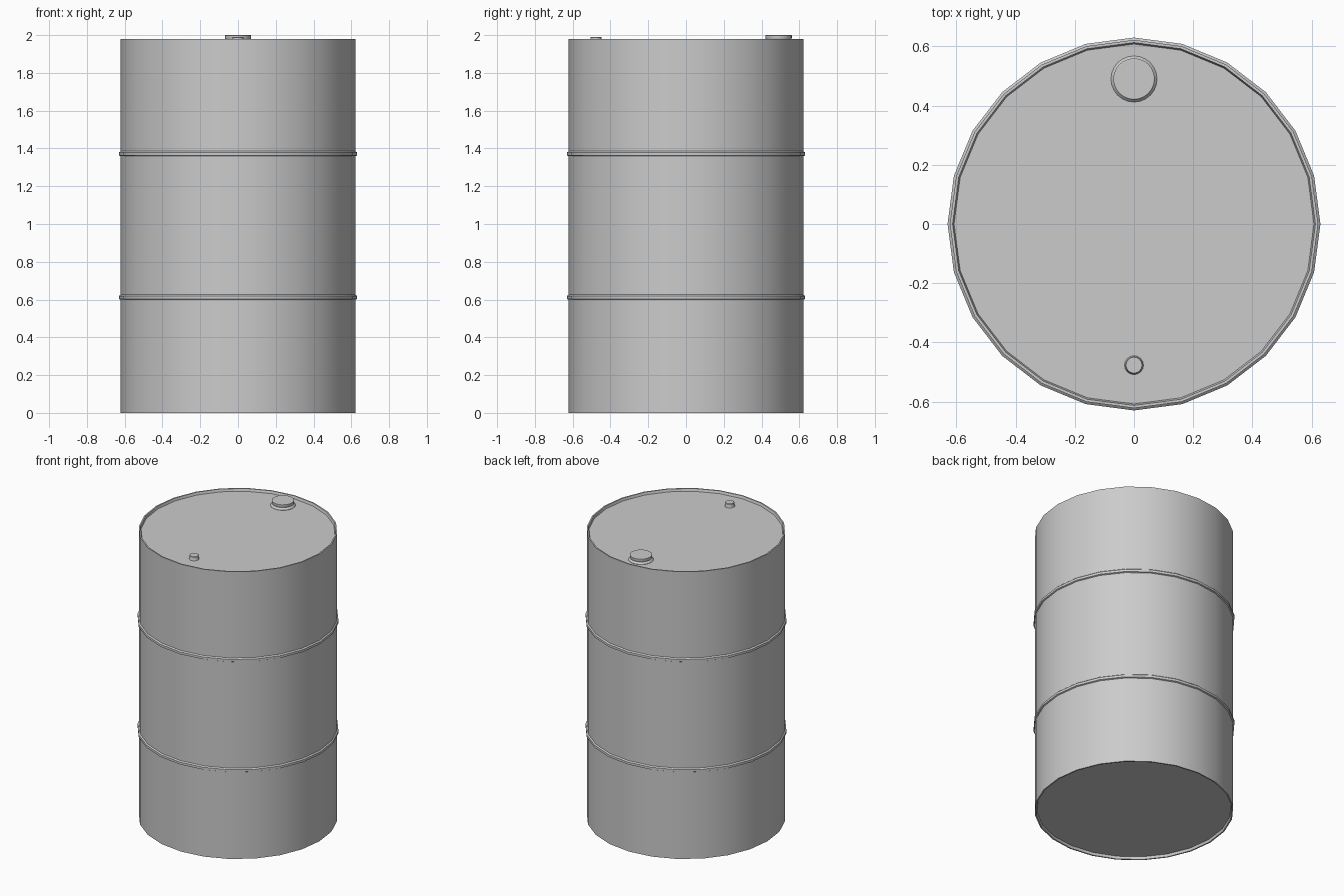
import bpy, math

if "Cube" in bpy.data.objects:
    bpy.data.objects.remove(bpy.data.objects["Cube"])


def lathe(name, profile, sides, x=0.0, y=0.0):
    """Revolve an (r, z) profile around z; both ends are closed with n-gon caps."""
    verts, faces = [], []
    for r, z in profile:
        for i in range(sides):
            a = 2 * math.pi * i / sides
            verts.append((r * math.cos(a), r * math.sin(a), z))
    for k in range(len(profile) - 1):
        for i in range(sides):
            j = (i + 1) % sides
            faces.append((k * sides + i, k * sides + j,
                          (k + 1) * sides + j, (k + 1) * sides + i))
    last = (len(profile) - 1) * sides
    faces.append(tuple(range(sides - 1, -1, -1)))
    faces.append(tuple(range(last, last + sides)))
    mesh = bpy.data.meshes.new(name)
    mesh.from_pydata(verts, [], faces)
    ob = bpy.data.objects.new(name, mesh)
    ob.location = (x, y, 0)
    bpy.context.collection.objects.link(ob)
    bpy.context.view_layer.objects.active = ob
    ob.select_set(True)
    bpy.ops.object.shade_smooth_by_angle(angle=math.radians(30))
    ob.select_set(False)
    return ob


R = 0.622        # drum wall radius
TOP = 1.98       # height of the rim
RECESS = 0.017   # depth of lid and base inside the rims


def hoop(z):
    """Raised rolling hoop in the wall."""
    return [(R, z - 0.014), (R + 0.008, z - 0.010),
            (R + 0.008, z + 0.006), (R, z + 0.013)]


# Drum: recessed base, wall with two hoops, recessed lid
lathe("drum_body",
      [(0.608, RECESS), (0.613, 0), (R, 0)]
      + hoop(0.613) + hoop(1.373)
      + [(R, TOP), (0.613, TOP), (0.608, TOP - RECESS)], 24)

# Large filler cap with a flared foot
lid = TOP - RECESS
lathe("filler_cap",
      [(0.078, lid - 0.002), (0.078, lid + 0.002), (0.067, lid + 0.014),
       (0.070, 1.986), (0.070, 1.998), (0.067, 2.0)], 24, y=0.49)

# Small vent plug
lathe("vent_plug",
      [(0.032, lid - 0.002), (0.032, lid + 0.002), (0.028, lid + 0.010),
       (0.029, 1.988), (0.027, 1.99)], 16, y=-0.477)
